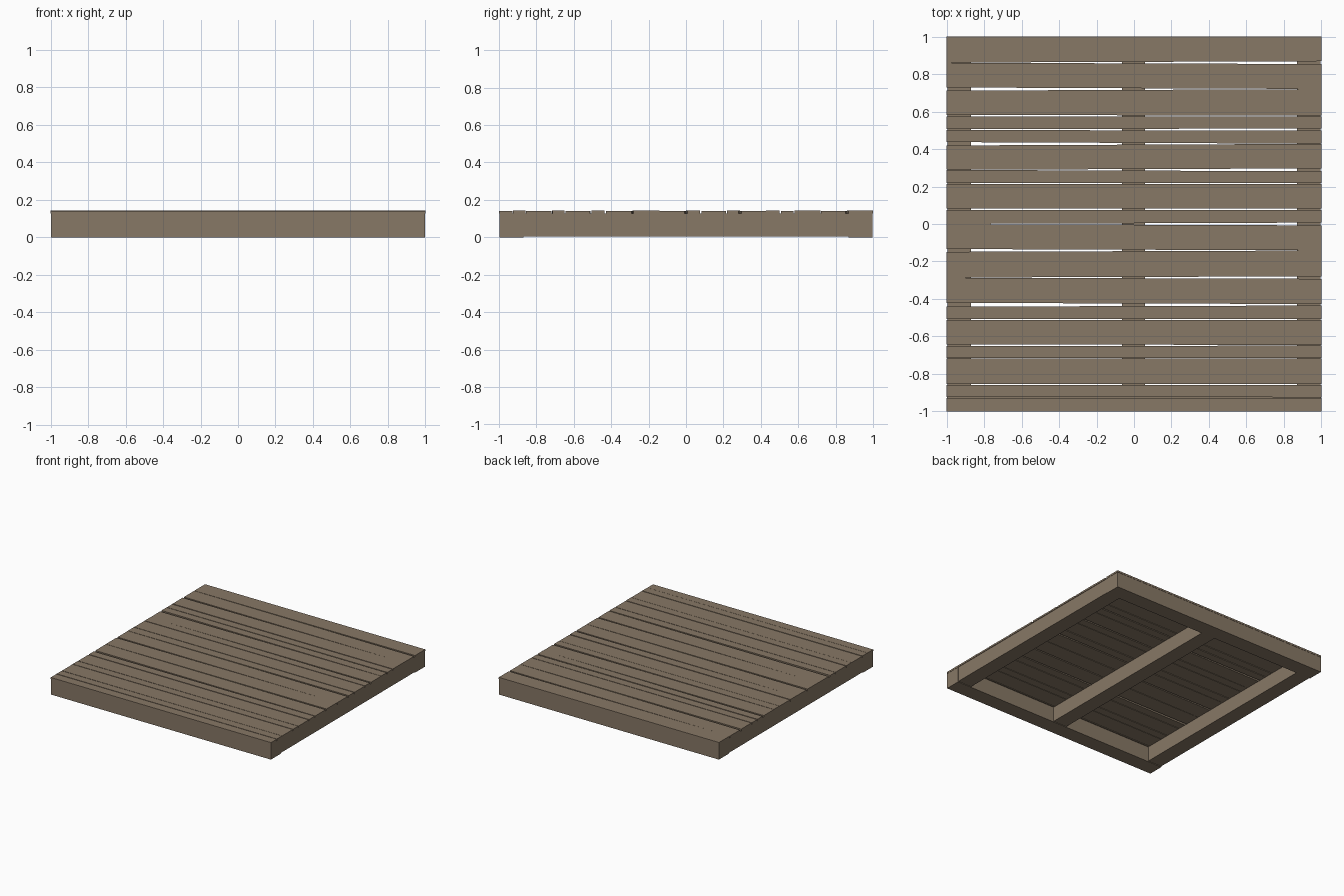
import bpy, bmesh

if "Cube" in bpy.data.objects:
    bpy.data.objects.remove(bpy.data.objects["Cube"])

# One weathered wood colour for everything
wood = bpy.data.materials.new("weathered_wood")
wood.diffuse_color = (0.245, 0.188, 0.132, 1.0)
wood.use_nodes = True
wood.node_tree.nodes["Principled BSDF"].inputs["Base Color"].default_value = wood.diffuse_color


def prism(name, outline, z0, z1):
    """Extrude a plan outline (counter-clockwise) from z0 to z1."""
    bm = bmesh.new()
    base = bm.faces.new([bm.verts.new((x, y, z0)) for x, y in outline])
    top = bmesh.ops.extrude_face_region(bm, geom=[base])["geom"]
    for v in top:
        if isinstance(v, bmesh.types.BMVert):
            v.co.z = z1
    bmesh.ops.recalc_face_normals(bm, faces=bm.faces)
    me = bpy.data.meshes.new(name)
    bm.to_mesh(me)
    bm.free()
    me.materials.append(wood)
    ob = bpy.data.objects.new(name, me)
    bpy.context.collection.objects.link(ob)
    return ob


def beam(name, x0, x1, y0, y1, z0, z1):
    return prism(name, [(x0, y0), (x1, y0), (x1, y1), (x0, y1)], z0, z1)


# Supporting frame: front and back beams run full width, the others fit between
W = 0.87
T = 0.127
beam("front_beam", -0.998, 0.998, -0.998, -W, 0, T)
beam("back_beam", -0.998, 0.998, W, 0.998, 0, T)
beam("left_beam", -0.996, -W, -W, W, 0.005, T)
beam("right_beam", W, 0.996, -W, W, 0.005, T)
beam("centre_beam", -0.065, 0.06, -W, W, 0.005, T)

# Gaps between planks: y, width at the left end, width at the right end
gaps = [(-1.0, 0, 0), (-0.926, .004, .003), (-0.857, .006, .004),
        (-0.717, .003, .004), (-0.647, .006, .005), (-0.509, .005, .006),
        (-0.431, .020, .008), (-0.286, .001, .013), (-0.141, .015, .001),
        (0.0, .001, .015), (0.079, .006, .008), (0.216, .004, .004),
        (0.289, .001, .015), (0.428, .018, .001), (0.504, .006, .010),
        (0.577, .007, .006), (0.72, .017, .001), (0.861, .001, .015),
        (1.0, 0, 0)]

# Deck planks with slightly uneven tops
for i, ((ya, la, ra), (yb, lb, rb)) in enumerate(zip(gaps, gaps[1:])):
    outline = [(-1, ya + la / 2), (1, ya + ra / 2),
               (1, yb - rb / 2), (-1, yb - lb / 2)]
    prism(f"deck_plank_{i + 1}", outline, T, 0.141 + 0.001 * (i % 2))
